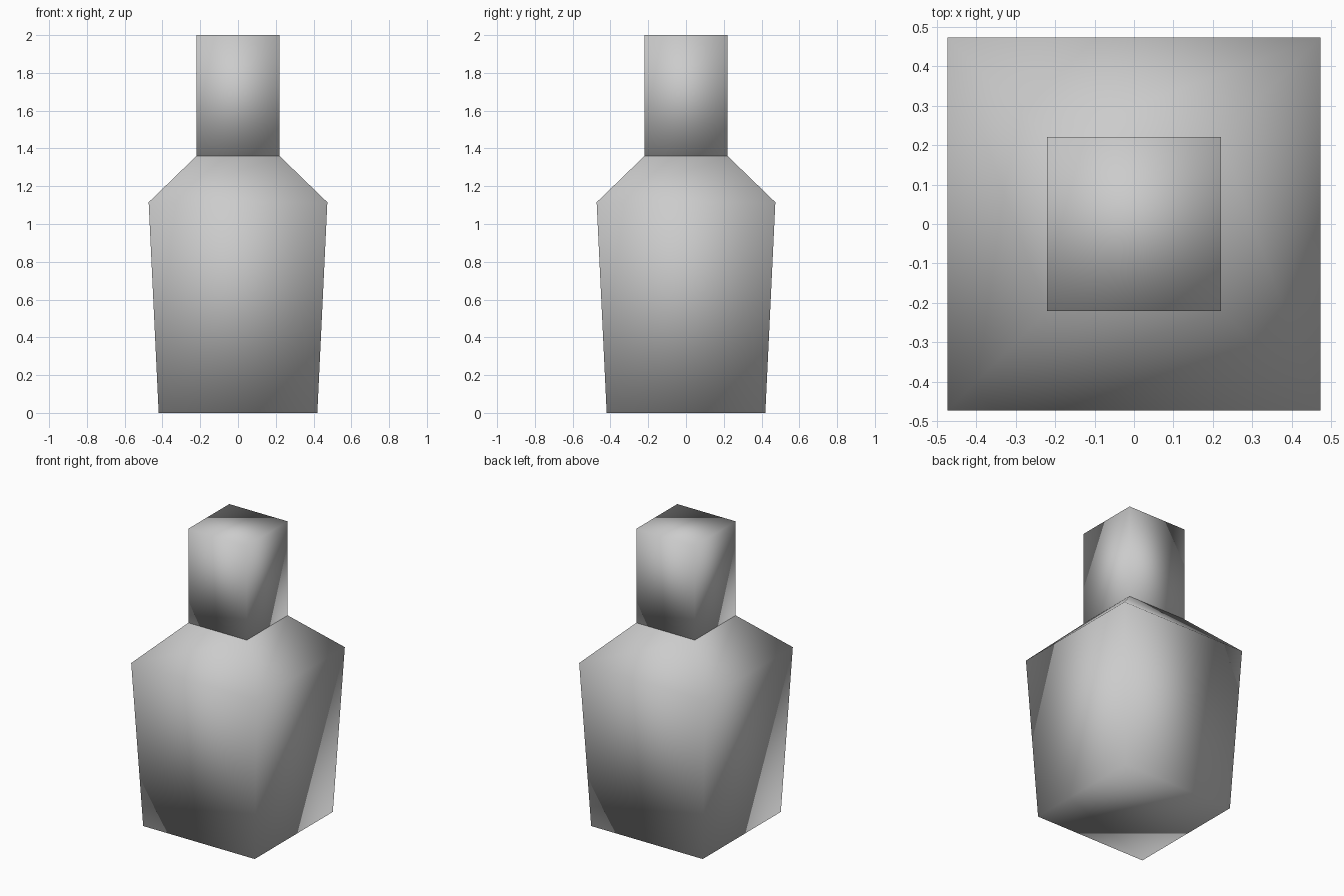
import bpy
import bmesh

cube = bpy.data.objects.get("Cube")
if cube:
    bpy.data.objects.remove(cube, do_unlink=True)

# Single plain grey for the whole bottle
grey = bpy.data.materials.new("plain grey")
grey.use_nodes = True
colour = (0.6, 0.6, 0.6, 1)
grey.diffuse_color = colour
grey.node_tree.nodes["Principled BSDF"].inputs["Base Color"].default_value = colour


def square_tower(name, profile, cap_top):
    """Stack square rings given as (half width, height) and skin them smoothly."""
    bm = bmesh.new()
    corners = ((-1, -1), (1, -1), (1, 1), (-1, 1))
    rings = [[bm.verts.new((sx * w, sy * w, z)) for sx, sy in corners]
             for w, z in profile]
    for low, high in zip(rings, rings[1:]):
        for i in range(4):
            j = (i + 1) % 4
            bm.faces.new((low[i], low[j], high[j], high[i]))
    bm.faces.new(rings[0][::-1])
    if cap_top:
        bm.faces.new(rings[-1])
    for face in bm.faces:
        face.smooth = True
    mesh = bpy.data.meshes.new(name)
    bm.to_mesh(mesh)
    bm.free()
    mesh.materials.append(grey)
    obj = bpy.data.objects.new(name, mesh)
    bpy.context.collection.objects.link(obj)
    return obj


# Tapered body with sloping shoulders, closed on top by the neck
square_tower("bottle_body", [(0.42, 0), (0.473, 1.115), (0.22, 1.36)], False)

# Straight square neck
square_tower("bottle_neck", [(0.22, 1.36), (0.22, 2)], True)
